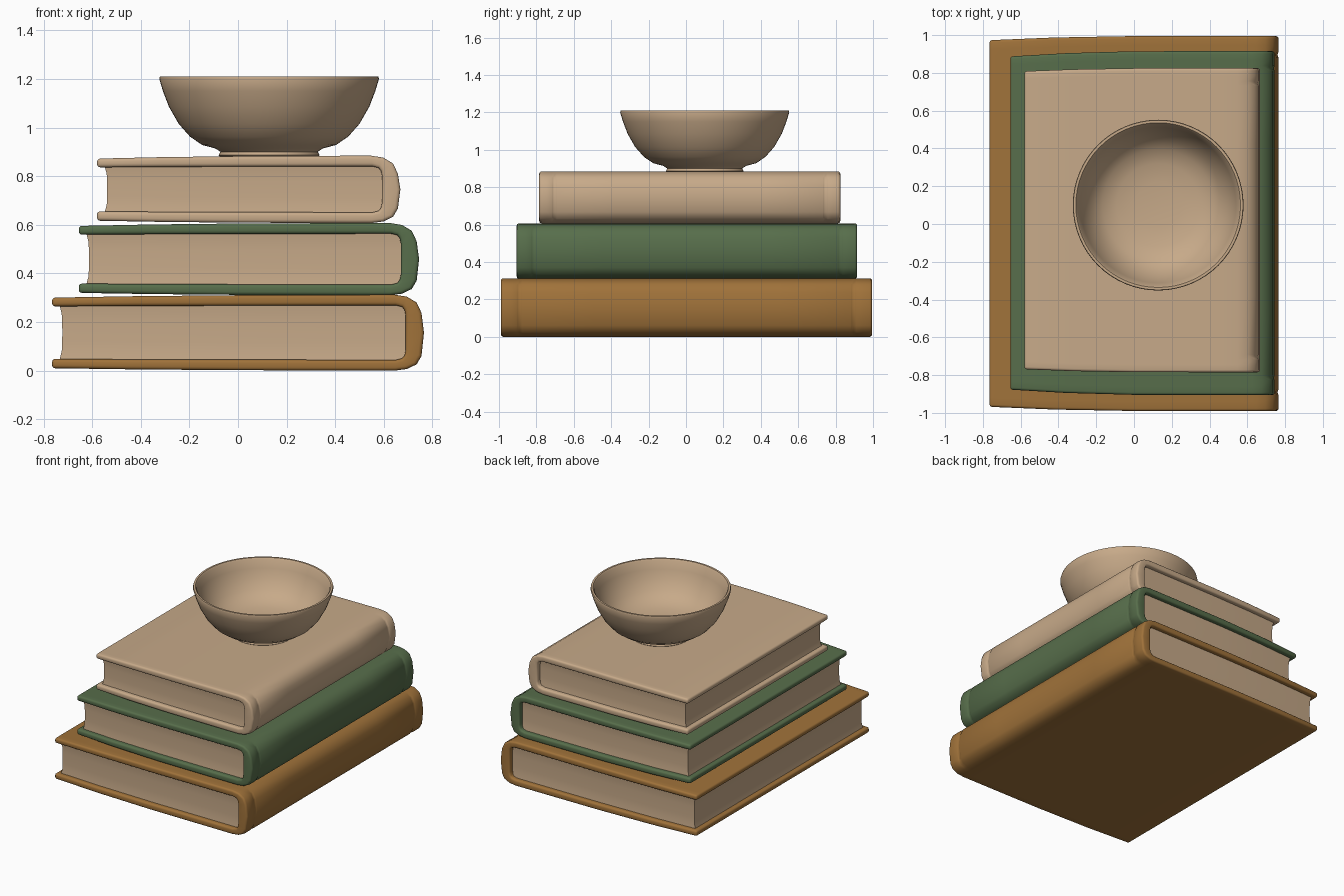
import bpy, bmesh, math

if "Cube" in bpy.data.objects:
    bpy.data.objects.remove(bpy.data.objects["Cube"])


def material(name, rgb):
    m = bpy.data.materials.new(name)
    m.diffuse_color = (*rgb, 1)
    m.use_nodes = True
    m.node_tree.nodes["Principled BSDF"].inputs["Base Color"].default_value = m.diffuse_color
    return m


CREAM = material("cream", (0.57, 0.40, 0.25))
BROWN = material("brown", (0.35, 0.168, 0.042))
GREEN = material("green", (0.095, 0.155, 0.07))


def finish(name, bm, mat, bevel=0.0, angle=40):
    bmesh.ops.recalc_face_normals(bm, faces=bm.faces)
    me = bpy.data.meshes.new(name)
    bm.to_mesh(me)
    bm.free()
    me.materials.append(mat)
    ob = bpy.data.objects.new(name, me)
    bpy.context.collection.objects.link(ob)
    bpy.ops.object.select_all(action='DESELECT')
    ob.select_set(True)
    bpy.context.view_layer.objects.active = ob
    if bevel:
        mod = ob.modifiers.new("round_edges", 'BEVEL')
        mod.width, mod.segments = bevel, 3
        mod.limit_method, mod.angle_limit = 'ANGLE', math.radians(50)
        bpy.ops.object.modifier_apply(modifier=mod.name)
    bpy.ops.object.shade_smooth_by_angle(angle=math.radians(angle))
    return ob


def book(name, mat, xl, xr, zb, zt, y0, y1, bow):
    cy, half = (y0 + y1) / 2, (y1 - y0) / 2
    zm = (zb + zt) / 2

    def y_at(x, t, inset=0.0):
        # ends bow outward a little towards the middle of the width
        u = (x - xl) / (xr - xl)
        return cy + t * (half - inset - bow * max(0, 1 - u / 0.55) ** 2)

    # wrapped cover: paired outer and inner points of the upper half, mirrored
    upper = [(xl, .012, xl, .048), (xl * .55, .006, xl * .55, .046),
             (0, .002, 0, .045), (xr - .2, 0, xr - .2, .044),
             (xr - .12, 0, xr - .115, .044), (xr - .07, .008, xr - .09, .05),
             (xr - .03, .032, xr - .08, .062), (xr - .01, .075, xr - .075, .085)]
    pairs = [((a, zt - b), (c, zt - d)) for a, b, c, d in upper]
    pairs.append(((xr, zm), (xr - .075, zm)))
    pairs += [((a, zb + b * .8), (c, zb + d)) for a, b, c, d in reversed(upper)]

    bm = bmesh.new()
    rings = []
    for t in (-1, -.95, -.915, -.9, -.885, -.5, 0, .5, .885, .9, .915, .95, 1):
        dent = .008 if abs(abs(t) - .9) < .001 else 0   # crease near spine ends
        ring = []
        for (ox, oz), (ix, iz) in pairs:
            dx = dent if ox > xr - .04 else 0
            ring.append((bm.verts.new((ox - dx, y_at(ox, t), oz)),
                         bm.verts.new((ix, y_at(ox, t), iz))))
        rings.append(ring)
    n = len(pairs)
    for a, b in zip(rings, rings[1:]):
        for i in range(n - 1):
            for s in (0, 1):
                bm.faces.new((a[i][s], a[i + 1][s], b[i + 1][s], b[i][s]))
        for i in (0, n - 1):
            bm.faces.new((a[i][0], a[i][1], b[i][1], b[i][0]))
    for r in (rings[0], rings[-1]):
        for i in range(n - 1):
            bm.faces.new((r[i][0], r[i + 1][0], r[i + 1][1], r[i][1]))
    finish(name + "_cover", bm, mat, .013)

    # page block with a slightly hollow fore edge
    bm = bmesh.new()
    grid = []
    for k in range(7):
        v = k / 6
        z = zb + .04 + v * (zt - zb - .08)
        hollow = .012 * (1 - (2 * v - 1) ** 4)
        xs = [xl + .03 + hollow, xl * .55, 0, xr * .5, xr - .07]
        grid.append([[bm.verts.new((x, y_at(x, t, .03 + hollow * .5), z)) for x in xs]
                     for t in (-1, 1)])
    for a, b in zip(grid, grid[1:]):
        for s in (0, 1):
            for i in range(4):
                bm.faces.new((a[s][i], a[s][i + 1], b[s][i + 1], b[s][i]))
        for i in (0, 4):
            bm.faces.new((a[0][i], a[1][i], b[1][i], b[0][i]))
    for g in (grid[0], grid[-1]):
        for i in range(4):
            bm.faces.new((g[0][i], g[0][i + 1], g[1][i + 1], g[1][i]))
    finish(name + "_pages", bm, CREAM)


book("bottom_book", BROWN, -.765, .765, 0, .312, -.99, .995, .022)
book("middle_book", GREEN, -.655, .745, .31, .607, -.905, .915, .028)
book("top_book", CREAM, -.58, .668, .607, .884, -.785, .825, .016)

# bowl: lathe profile from foot, up the outside, over the rim and down inside
profile = [(0, .878), (.2, .878), (.208, .886), (.2, .9), (.222, .914),
           (.275, .928), (.325, .962), (.372, 1.015), (.412, 1.085),
           (.437, 1.15), (.452, 1.2), (.449, 1.21), (.436, 1.21), (.428, 1.2),
           (.412, 1.145), (.385, 1.085), (.345, 1.025), (.295, .982),
           (.22, .955), (.12, .944), (0, .941)]
bm = bmesh.new()
verts = [bm.verts.new((r, 0, z)) for r, z in profile]
edges = [bm.edges.new(p) for p in zip(verts, verts[1:])]
bmesh.ops.spin(bm, geom=verts + edges, cent=(0, 0, 0), axis=(0, 0, 1),
               angle=math.tau, steps=64, use_duplicate=False)
bmesh.ops.remove_doubles(bm, verts=bm.verts, dist=.0005)
bowl = finish("bowl", bm, CREAM, angle=50)
bowl.location = (.128, .1, 0)
